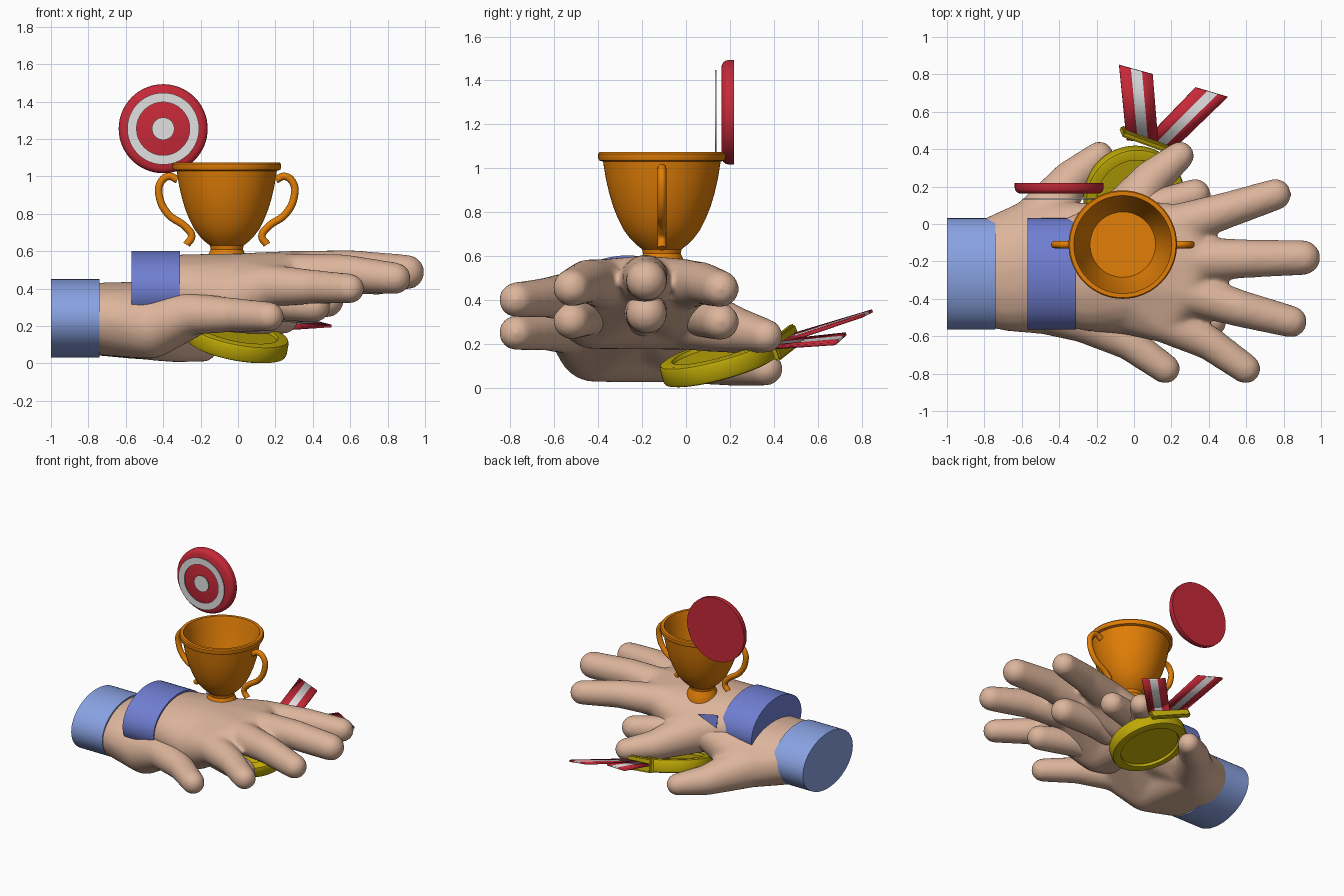
import bpy, bmesh, math
from mathutils import Matrix, Vector

if "Cube" in bpy.data.objects:
    bpy.data.objects.remove(bpy.data.objects["Cube"])


def material(name, rgb):
    m = bpy.data.materials.new(name)
    m.use_nodes = True
    m.diffuse_color = (*rgb, 1)
    m.node_tree.nodes["Principled BSDF"].inputs["Base Color"].default_value = (*rgb, 1)
    return m


SKIN = material("skin", (0.72, 0.46, 0.33))
LIGHT_BLUE = material("light blue", (0.25, 0.36, 0.76))
BLUE = material("blue", (0.16, 0.21, 0.64))
ORANGE = material("orange", (0.76, 0.21, 0.002))
GOLD = material("gold", (0.52, 0.40, 0.002))
RED = material("red", (0.57, 0.022, 0.04))
WHITE = material("white", (0.75, 0.75, 0.75))


def finish(bm, name, mats, matrix=None, angle=32):
    """Turn a bmesh into a smooth object with sharp edges kept."""
    bmesh.ops.recalc_face_normals(bm, faces=bm.faces)
    me = bpy.data.meshes.new(name)
    bm.to_mesh(me)
    bm.free()
    for m in mats:
        me.materials.append(m)
    for p in me.polygons:
        p.use_smooth = True
    me.set_sharp_from_angle(angle=math.radians(angle))
    ob = bpy.data.objects.new(name, me)
    bpy.context.scene.collection.objects.link(ob)
    if matrix:
        ob.matrix_world = matrix
    return ob


def lathe(name, profile, mat, matrix, closed=False):
    """Spin a (radius, height) profile around z."""
    bm = bmesh.new()
    vs = [bm.verts.new((r, 0, z)) for r, z in profile]
    pairs = list(zip(vs, vs[1:] + vs[:1])) if closed else list(zip(vs, vs[1:]))
    es = [bm.edges.new(p) for p in pairs]
    bmesh.ops.spin(bm, geom=vs + es, cent=(0, 0, 0), axis=(0, 0, 1),
                   angle=math.tau, steps=64)
    bmesh.ops.remove_doubles(bm, verts=bm.verts, dist=0.0002)
    return finish(bm, name, [mat], matrix)


def hull(bm, balls):
    """Wrap ellipsoids (centre, radii) in one convex skin."""
    cloud = bmesh.new()
    for c, r in balls:
        r = r if isinstance(r, tuple) else (r, r, r)
        m = Matrix.Translation(c) @ Matrix.Diagonal((*r, 1))
        bmesh.ops.create_icosphere(cloud, subdivisions=3, radius=1, matrix=m)
    verts = [bm.verts.new(v.co) for v in cloud.verts]
    cloud.free()
    bmesh.ops.convex_hull(bm, input=verts)
    loose = [v for v in bm.verts if not v.link_faces]
    bmesh.ops.delete(bm, geom=loose, context="VERTS")


# Hand: palm hulls plus digits, fused and softened
INDEX, MIDDLE = ((0.23, -0.01, 0.47), 0.117), ((0.31, -0.19, 0.48), 0.122)
RING, PINKY = ((0.27, -0.36, 0.47), 0.117), ((0.16, -0.52, 0.415), 0.115)
WRIST = ((-0.4, -0.265, 0.39), (0.1, 0.28, 0.19))
WRIST_END = ((-0.24, -0.275, 0.385), (0.1, 0.3, 0.197))
HEEL, THENAR = ((-0.04, -0.42, 0.345), 0.17), ((-0.1, -0.02, 0.33), 0.158)
BACK = ((0, -0.22, 0.43), (0.2, 0.32, 0.16))
DIGITS = [
    [INDEX, ((0.5, 0.075, 0.475), 0.097), ((0.757, 0.158, 0.45), 0.085)],
    [MIDDLE, ((0.6, -0.185, 0.503), 0.104), ((0.904, -0.18, 0.488), 0.094)],
    [RING, ((0.56, -0.45, 0.485), 0.1), ((0.84, -0.522, 0.455), 0.086)],
    [PINKY, ((0.4, -0.635, 0.41), 0.092), ((0.597, -0.774, 0.4), 0.081)],
    [THENAR, ((0.09, 0.235, 0.26), 0.105), ((0.245, 0.365, 0.235), 0.078)],
]


def hand(name, offset):
    bm = bmesh.new()
    hull(bm, [WRIST, WRIST_END, HEEL, THENAR, BACK])
    hull(bm, [INDEX, MIDDLE, THENAR, BACK])
    hull(bm, [MIDDLE, RING, BACK, HEEL])
    hull(bm, [RING, PINKY, BACK, HEEL])
    for digit in DIGITS:
        for a, b in zip(digit, digit[1:]):
            hull(bm, [a, b])
    ob = finish(bm, name, [SKIN], Matrix.Translation(offset), 180)
    fuse = ob.modifiers.new("fuse", "REMESH")
    fuse.mode = "VOXEL"
    fuse.voxel_size = 0.015
    fuse.use_smooth_shade = True
    soft = ob.modifiers.new("soften", "SMOOTH")
    soft.factor, soft.iterations = 0.5, 14


# Cuffs: oval sleeves with a closed wrist end and a recessed mouth
CUFF = [(0, -0.13), (1, -0.13), (1, 0.13), (0.94, 0.13), (0.94, 0.08), (0, 0.08)]
for label, offset, mat in (("upper", Vector((0, 0, 0)), BLUE),
                           ("lower", Vector((-0.43, 0, -0.15)), LIGHT_BLUE)):
    hand(label + "_hand", offset)
    place = (Matrix.Translation(Vector((-0.44, -0.267, 0.392)) + offset)
             @ Matrix.Diagonal((1, 0.298, 0.21, 1)) @ Matrix.Rotation(math.pi / 2, 4, "Y"))
    lathe(label + "_cuff", CUFF, mat, place)

# Small pointed tab beside the mouth of the upper cuff
bm = bmesh.new()
tab = [bm.verts.new(p) for p in ((-0.15, 0.08, 0.5), (-0.3, 0.05, 0.52), (-0.3, 0.06, 0.42),
                                 (-0.26, -0.01, 0.46))]
bmesh.ops.convex_hull(bm, input=tab)
finish(bm, "cuff_tab", [BLUE])

# Trophy cup
CUP = [(0, 0.5), (0.115, 0.5), (0.115, 0.54), (0.1, 0.58), (0.086, 0.61), (0.09, 0.63),
       (0.115, 0.65), (0.145, 0.68), (0.175, 0.72), (0.2, 0.77), (0.222, 0.825), (0.24, 0.885),
       (0.255, 0.95), (0.268, 1.03), (0.286, 1.035), (0.29, 1.045), (0.29, 1.065),
       (0.284, 1.073), (0.262, 1.073), (0.25, 1.03), (0.225, 0.88), (0.175, 0.75), (0, 0.75)]
lathe("cup", CUP, ORANGE, Matrix.Translation((-0.06, -0.11, 0)))

# Cup handles, mirrored about the cup axis
HANDLE = [(0.264, 0.982), (0.31, 1.0), (0.355, 0.965), (0.36, 0.89), (0.315, 0.8),
          (0.215, 0.725), (0.188, 0.68), (0.215, 0.635)]
for side, label in ((1, "left"), (-1, "right")):
    cu = bpy.data.curves.new(label + "_handle", "CURVE")
    cu.dimensions = "3D"
    cu.bevel_depth, cu.bevel_resolution, cu.resolution_u = 0.02, 4, 8
    cu.use_fill_caps = True
    sp = cu.splines.new("BEZIER")
    sp.bezier_points.add(len(HANDLE) - 1)
    for p, (x, z) in zip(sp.bezier_points, HANDLE):
        p.co = (-0.06 + side * x, -0.11, z)
        p.handle_left_type = p.handle_right_type = "AUTO"
    cu.materials.append(ORANGE)
    bpy.context.scene.collection.objects.link(bpy.data.objects.new(label + "_handle", cu))

# Target: red disc with a rounded front edge, white rings floating before it
FACING = Matrix.Translation((-0.4, 0.218, 1.255)) @ Matrix.Rotation(math.pi / 2, 4, "X")
lathe("target_disc", [(0, 0), (0.238, 0), (0.238, 0.025), (0.235, 0.037), (0.227, 0.048),
                      (0.21, 0.056), (0, 0.056)], RED, FACING)
lathe("target_ring", [(0.142, 0.08), (0.192, 0.08), (0.192, 0.086), (0.142, 0.086)],
      WHITE, FACING, closed=True)
lathe("target_centre", [(0, 0.08), (0.06, 0.08), (0.06, 0.086), (0, 0.086)], WHITE, FACING)

# Medal: tilted disc with raised rims on both faces
HALF = [(0, 0.03), (0.205, 0.03), (0.21, 0.048), (0.25, 0.048), (0.264, 0.043), (0.27, 0.03)]
TILT = (Matrix.Translation((0, 0.15, 0.124)) @ Matrix.Rotation(math.radians(15), 4, "X")
        @ Matrix.Rotation(math.radians(10), 4, "Y"))
lathe("medal", HALF + [(r, -z) for r, z in reversed(HALF)], GOLD, TILT)

# Clasp bar at the medal edge
bm = bmesh.new()
bmesh.ops.create_cube(bm, size=1)
bmesh.ops.scale(bm, verts=bm.verts, vec=(0.29, 0.035, 0.1))
bmesh.ops.bevel(bm, geom=bm.edges[:], offset=0.008, segments=2, affect="EDGES")
finish(bm, "medal_clasp", [GOLD], Matrix.Translation((0.065, 0.45, 0.205))
       @ Matrix.Rotation(math.radians(-20), 4, "Z") @ Matrix.Rotation(math.radians(15), 4, "Y")
       @ Matrix.Rotation(math.radians(15), 4, "X"))


# Ribbons: three lengthwise bands with a white middle
def ribbon(name, near, far):
    bm = bmesh.new()
    near, far = [Vector(p) for p in near], [Vector(p) for p in far]
    rows = [(bm.verts.new(near[0].lerp(near[1], t)), bm.verts.new(far[0].lerp(far[1], t)))
            for t in (0, 0.35, 0.68, 1)]
    for i, (a, b) in enumerate(zip(rows, rows[1:])):
        bm.faces.new((a[0], a[1], b[1], b[0])).material_index = i % 2
    ob = finish(bm, name, [RED, WHITE])
    thick = ob.modifiers.new("thickness", "SOLIDIFY")
    thick.thickness, thick.offset = 0.014, 0


ribbon("back_ribbon", ((-0.04, 0.45, 0.23), (0.13, 0.43, 0.2)),
       ((-0.08, 0.85, 0.35), (0.1, 0.8, 0.325)))
ribbon("side_ribbon", ((0.06, 0.45, 0.215), (0.19, 0.38, 0.18)),
       ((0.33, 0.73, 0.245), (0.5, 0.68, 0.2)))
